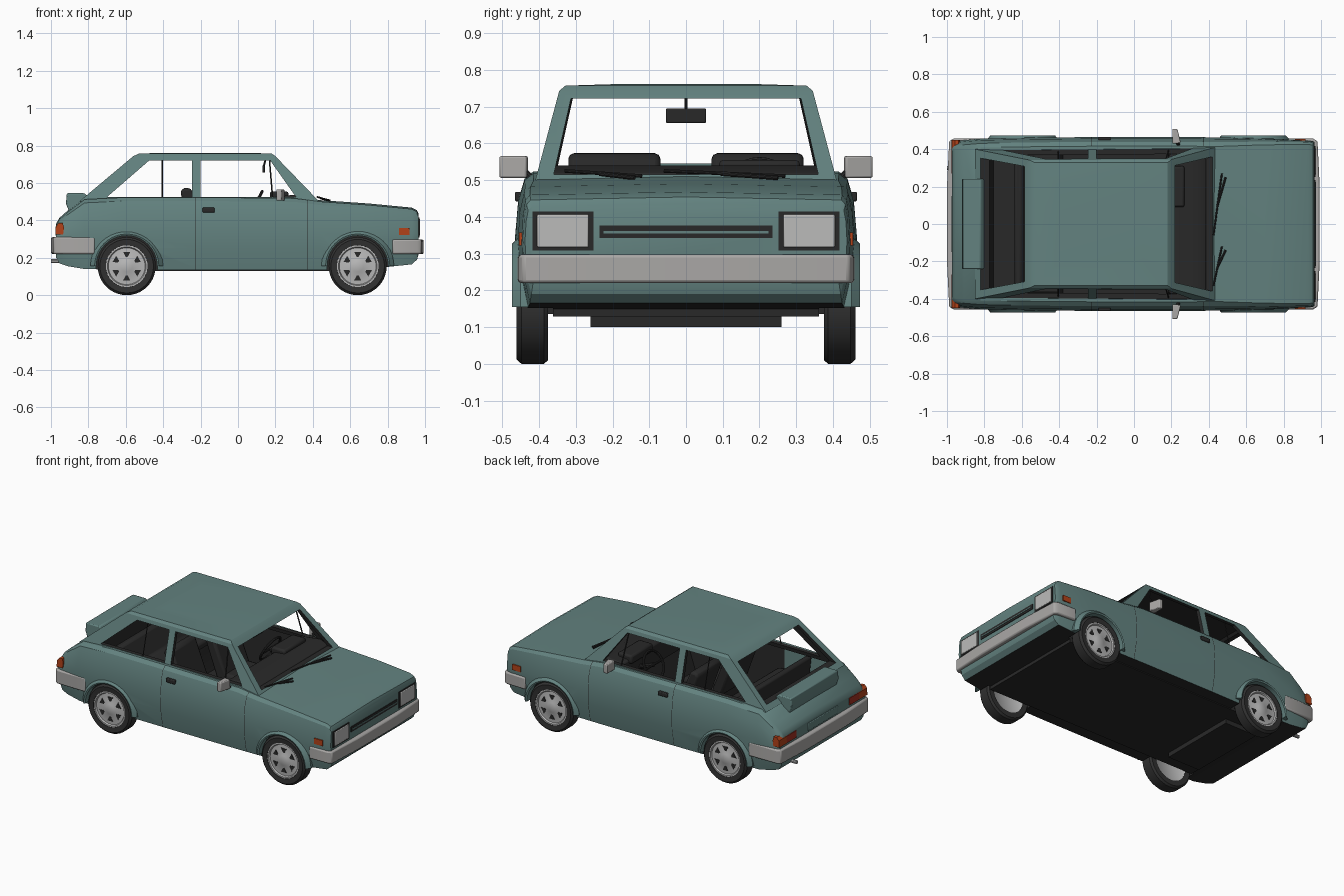
import bpy, bmesh, math
from mathutils import Vector

if "Cube" in bpy.data.objects:
    bpy.data.objects.remove(bpy.data.objects["Cube"])


def mat(name, r, g, b):
    m = bpy.data.materials.new(name)
    m.diffuse_color = (r, g, b, 1)
    m.use_nodes = True
    m.node_tree.nodes["Principled BSDF"].inputs["Base Color"].default_value = m.diffuse_color
    return m


TEAL = mat("teal paint", .125, .225, .215)
DARK = mat("dark trim", .022, .022, .022)
TYRE = mat("tyre rubber", .03, .03, .03)
GREY = mat("bumper grey", .40, .39, .38)
LAMP = mat("lamp glass", .50, .50, .49)
METAL = mat("wheel metal", .48, .48, .48)
ORANGE = mat("indicator orange", .45, .055, .01)
RED = mat("tail light red", .36, .03, .015)


def make(name, verts, faces, mats, index=0, smooth=True):
    me = bpy.data.meshes.new(name)
    me.from_pydata(verts, [], faces)
    for m in mats:
        me.materials.append(m)
    bm = bmesh.new()
    bm.from_mesh(me)
    bmesh.ops.remove_doubles(bm, verts=bm.verts, dist=1e-5)
    bmesh.ops.recalc_face_normals(bm, faces=bm.faces)
    for f in bm.faces:
        f.material_index = index
    bm.to_mesh(me)
    bm.free()
    ob = bpy.data.objects.new(name, me)
    bpy.context.collection.objects.link(ob)
    if smooth:
        smooth_by_angle(ob)
    return ob


def activate(ob):
    bpy.ops.object.select_all(action='DESELECT')
    ob.select_set(True)
    bpy.context.view_layer.objects.active = ob


def smooth_by_angle(ob):
    activate(ob)
    bpy.ops.object.shade_smooth_by_angle(angle=math.radians(30))


def loft(name, rings, mats, index=0, smooth=True):
    n = len(rings[0])
    faces = [(i * n + j, i * n + (j + 1) % n, (i + 1) * n + (j + 1) % n, (i + 1) * n + j)
             for i in range(len(rings) - 1) for j in range(n)]
    faces += [tuple(range(n)), tuple(range((len(rings) - 1) * n, len(rings) * n))]
    return make(name, [p for r in rings for p in r], faces, mats, index, smooth)


def prism(name, pts, axis, lo, hi, mats, index=0, bevel=0):
    """Extrude a 2D outline along an axis."""
    place = {'x': lambda a, b, t: (t, a, b), 'y': lambda a, b, t: (a, t, b),
             'z': lambda a, b, t: (a, b, t)}[axis]
    ob = loft(name, [[place(a, b, t) for a, b in pts] for t in (lo, hi)], mats, index, bevel > 0)
    if bevel:
        m = ob.modifiers.new("bevel", 'BEVEL')
        m.width, m.segments = bevel, 2
    return ob


def box(name, x, y, z, m, bevel=0):
    return prism(name, [(x[0], y[0]), (x[1], y[0]), (x[1], y[1]), (x[0], y[1])],
                 'z', z[0], z[1], [m], 0, bevel)


def lathe(name, prof, cx, cz, s, mats, index=0, segs=40):
    """Revolve (radius, y) points about a wheel axle."""
    verts = [(cx + r * math.cos(a), s * y, cz + r * math.sin(a))
             for a in (2 * math.pi * i / segs for i in range(segs)) for r, y in prof]
    n = len(prof)
    faces = [(i * n + j, i * n + j + 1, (i + 1) % segs * n + j + 1, (i + 1) % segs * n + j)
             for i in range(segs) for j in range(n - 1)]
    return make(name, verts, faces, mats, index)


def rod(name, p, q, r, m):
    p, q = Vector(p), Vector(q)
    bpy.ops.mesh.primitive_cylinder_add(vertices=10, radius=r, depth=(q - p).length, location=(p + q) / 2)
    ob = bpy.context.object
    ob.name = name
    ob.rotation_euler = (q - p).to_track_quat('Z', 'Y').to_euler()
    ob.data.materials.append(m)
    return ob


def cut(ob, cutters):
    for c in cutters:
        activate(ob)
        m = ob.modifiers.new("cut", 'BOOLEAN')
        m.operation, m.solver, m.object = 'DIFFERENCE', 'EXACT', c
        bpy.ops.object.modifier_apply(modifier=m.name)
        bpy.data.objects.remove(c)
    smooth_by_angle(ob)


PAIR = [TEAL, DARK]
AXLES = (.64, -.595)
HUB = .155

# Lower body: cross-sections lofted along x (x, bottom, top, half width)
stations = [(-.972, .20, .375, .437), (-.955, .17, .405, .442), (-.91, .155, .445, .448),
            (-.82, .14, .512, .456), (-.6, .135, .523, .461), (-.2, .135, .523, .465),
            (.3, .135, .518, .465), (.44, .135, .50, .463), (.7, .14, .482, .458),
            (.93, .165, .460, .447), (.957, .19, .446, .443), (.966, .22, .428, .438)]


def half_section(x, zb, zt, w):
    k = .06 * max(0, (x - .44) / .53)
    prof = [(.95, 0), (.995, .3), (1, .55), (.982 + k * .2, .8), (.945 + k * .6, .95), (.895 + k, 1)]
    return [(w * a, zb + (zt - zb) * f) for a, f in prof]


rings = []
for st in stations:
    h = half_section(*st)
    rings.append([(st[0], y, z) for y, z in h] + [(st[0], 0, st[2] + .008)] +
                 [(st[0], -y, z) for y, z in reversed(h)])
body = loft("lower_body", rings, PAIR)
for f in body.data.polygons:
    if f.normal.z < -.9:
        f.material_index = 1
boot = prism("boot_cut", [(-.79, .62), (-.75, .34), (-.42, .34), (-.42, .62)], 'y', -.385, .385, PAIR, 1)
for f in boot.data.polygons:  # painted side walls at the back
    f.material_index = 0 if abs(f.normal.y) > .9 else 1
cutters = [boot, prism("cabin_cut", [(-.43, .62), (-.43, .34), (-.38, .18), (.2, .18), (.35, .62)],
                       'y', -.386, .386, PAIR, 1)]
for cx in AXLES:
    for s in (-1, 1):
        cutters.append(lathe("arch_cut", [(0, .362), (.165, .362), (.165, .6), (0, .6)], cx, HUB, s, PAIR, 1))
cut(body, cutters)


# Roof and pillars, hollowed, with window openings
def level(z, x0, x1, yr, yf):
    return [(x0, -yr, z), (x1, -yf, z), (x1, yf, z), (x0, yr, z)]


roof = loft("roof_and_pillars", [level(.50, -.85, .435, .40, .41), level(.743, -.56, .20, .342, .345),
                                 level(.757, -.53, .18, .328, .328), level(.761, -.40, .05, .2, .2)], PAIR)
cut(roof, [
    loft("inside_cut", [level(.45, -.855, .445, .384, .392), level(.735, -.54, .18, .322, .325)], PAIR, 1),
    prism("front_window_cut", [(-.20, .525), (.31, .525), (.172, .72), (-.20, .72)], 'y', -1, 1, PAIR, 1),
    prism("rear_window_cut", [(-.70, .525), (-.245, .525), (-.245, .72), (-.475, .72)], 'y', -1, 1, PAIR, 1),
    prism("windscreen_cut", [(-.36, .515), (.36, .515), (.313, .722), (-.313, .722)], 'x', .1, .7, PAIR, 1),
    prism("hatch_window_cut", [(-.352, .525), (.352, .525), (.308, .722), (-.308, .722)], 'x', -1, -.45, PAIR, 1)])

# Underside
box("floor_pan", (-.74, .79), (-.362, .362), (.129, .17), DARK)
box("fuel_tank", (-.71, -.48), (-.26, .26), (.10, .15), DARK)
rod("exhaust_pipe", (-1.0, .3, .182), (-.8, .3, .182), .011, METAL)

# Bumpers
for name, e, x0, x1, top in (("front_bumper", 1, .825, .993, .297), ("rear_bumper", -1, .765, 1.0, .31)):
    half = [(x0, .458), (x1 - .035, .456), (x1 - .012, .443), (x1, .2)]
    pts = [(e * x, y) for x, y in half] + [(e * x, -y) for x, y in reversed(half)]
    prism(name, pts, 'z', .22, top, [GREY], 0, .008)

# Grille and hatch spoiler
box("grille", (.93, .970), (-.235, .235), (.342, .376), DARK)
box("grille_bar", (.95, .973), (-.225, .225), (.355, .361), TEAL)
prism("hatch_spoiler", [(-.92, .49), (-.915, .545), (-.82, .545), (-.79, .51), (-.90, .44)],
      'y', -.24, .24, [TEAL], 0, .006)
box("rear_plate_panel", (-.977, -.95), (-.15, .15), (.318, .368), TEAL, .004)
tail = [(-.977, .325), (-.974, .368), (-.958, .386), (-.937, .386), (-.93, .36), (-.935, .325)]

for s in (-1, 1):
    def span(a, b):
        return tuple(sorted((s * a, s * b)))

    # Wheels, with slots around the rim
    for cx in AXLES:
        lathe("tyre", [(.108, .44), (.112, .458), (.143, .461), (.155, .448), (.155, .387),
                       (.145, .375), (.112, .376), (.106, .39)], cx, HUB, s, [TYRE])
        lathe("rim", [(0, .395), (.095, .388), (.112, .377), (.112, .456), (.103, .456), (.098, .447),
                      (.04, .449), (.03, .454), (0, .455)], cx, HUB, s, [METAL])
        for i in range(6):
            a = math.pi * (i / 3 + 1 / 6)
            pts = [(cx + r * math.cos(a + d), HUB + r * math.sin(a + d))
                   for r, d in ((.05, -.10), (.079, -.25), (.079, .25), (.05, .10))]
            prism("rim_slot", pts, 'y', *span(.440, .4505), [DARK])
        # Flared lip over the arch
        lip = [(.163, .425), (.163, .470), (.172, .474), (.194, .450), (.194, .425)]
        loft("arch_lip", [[(cx + r * math.cos(t), s * y, HUB + r * math.sin(t)) for r, y in lip]
                          for t in (math.pi * i / 20 for i in range(21))], [TEAL])

    # Lamps
    box("headlight_bezel", (.93, .9695), span(.252, .418), (.309, .414), DARK)
    box("headlight", (.94, .974), span(.265, .405), (.317, .407), LAMP, .004)
    box("side_indicator", (.86, .918), span(.42, .4545), (.322, .358), ORANGE)
    prism("tail_light", tail, 'y', *span(.27, .37), [RED])
    prism("tail_indicator", tail, 'y', *span(.37, .448), [ORANGE])

    # Door seams and handle
    for x in (-.225, .37):
        h = half_section(x, .137, .522 if x < 0 else .510, .465)
        v = [(x + d, s * (y + .001), z) for y, z in h for d in (-.0015, .0015)]
        make("door_seam", v, [(2 * i, 2 * i + 1, 2 * i + 3, 2 * i + 2) for i in range(5)], [DARK])
    box("door_handle", (-.19, -.125), span(.43, .466), (.442, .468), DARK, .005)

    # Window divider bars
    rod("vent_divider", (.168, s * .337, .725), (.185, s * .394, .52), .004, DARK)
    rod("rear_divider", (-.405, s * .335, .725), (-.405, s * .388, .52), .003, DARK)

    # Door mirrors
    prism("door_mirror", [(.205, s * .43), (.23, s * .43), (.25, s * .435), (.232, s * .508), (.205, s * .508)][::s],
          'z', .506, .565, [GREY], 0, .005)
    rod("mirror_stalk", (.25, s * .405, .49), (.225, s * .445, .53), .009, DARK)

    # Front seats
    prism("seat_back", [(-.20, .25), (-.12, .25), (-.25, .57), (-.29, .575), (-.31, .55)],
          'y', *span(.07, .32), [DARK], 0, .015)
    box("seat_cushion", (-.18, .08), span(.07, .32), (.18, .30), DARK, .02)

# Cabin fittings
prism("rear_seat", [(-.62, .34), (-.40, .34), (-.40, .38), (-.53, .39), (-.60, .51), (-.64, .51)],
      'y', -.37, .37, [DARK], 0, .012)
prism("dashboard", [(.18, .40), (.35, .35), (.39, .515), (.33, .54), (.19, .525)], 'y', -.375, .375, [DARK], 0, .01)
box("instrument_hood", (.17, .27), (.09, .31), (.50, .555), DARK, .012)
bpy.ops.mesh.primitive_torus_add(major_radius=.085, minor_radius=.008, major_segments=28, minor_segments=8,
                                 location=(.09, .2, .48), rotation=(0, math.radians(-62), 0))
wheel = bpy.context.object
wheel.name = "steering_wheel"
wheel.data.materials.append(DARK)
rod("steering_column", (.09, .2, .48), (.22, .2, .43), .014, DARK)
rod("steering_spoke", (.09, .12, .48), (.09, .28, .48), .007, DARK)
box("cabin_mirror", (.13, .145), (-.055, .055), (.655, .695), DARK, .004)
rod("cabin_mirror_stalk", (.138, 0, .69), (.15, 0, .735), .005, DARK)

# Wipers
for y0, y1 in ((.25, -.06), (-.14, -.33)):
    rod("wiper_arm", (.49, y0, .506), (.445, (y0 + y1) / 2, .517), .006, DARK)
    rod("wiper_blade", (.47, y0 + .02, .511), (.425, y1, .525), .005, DARK)
